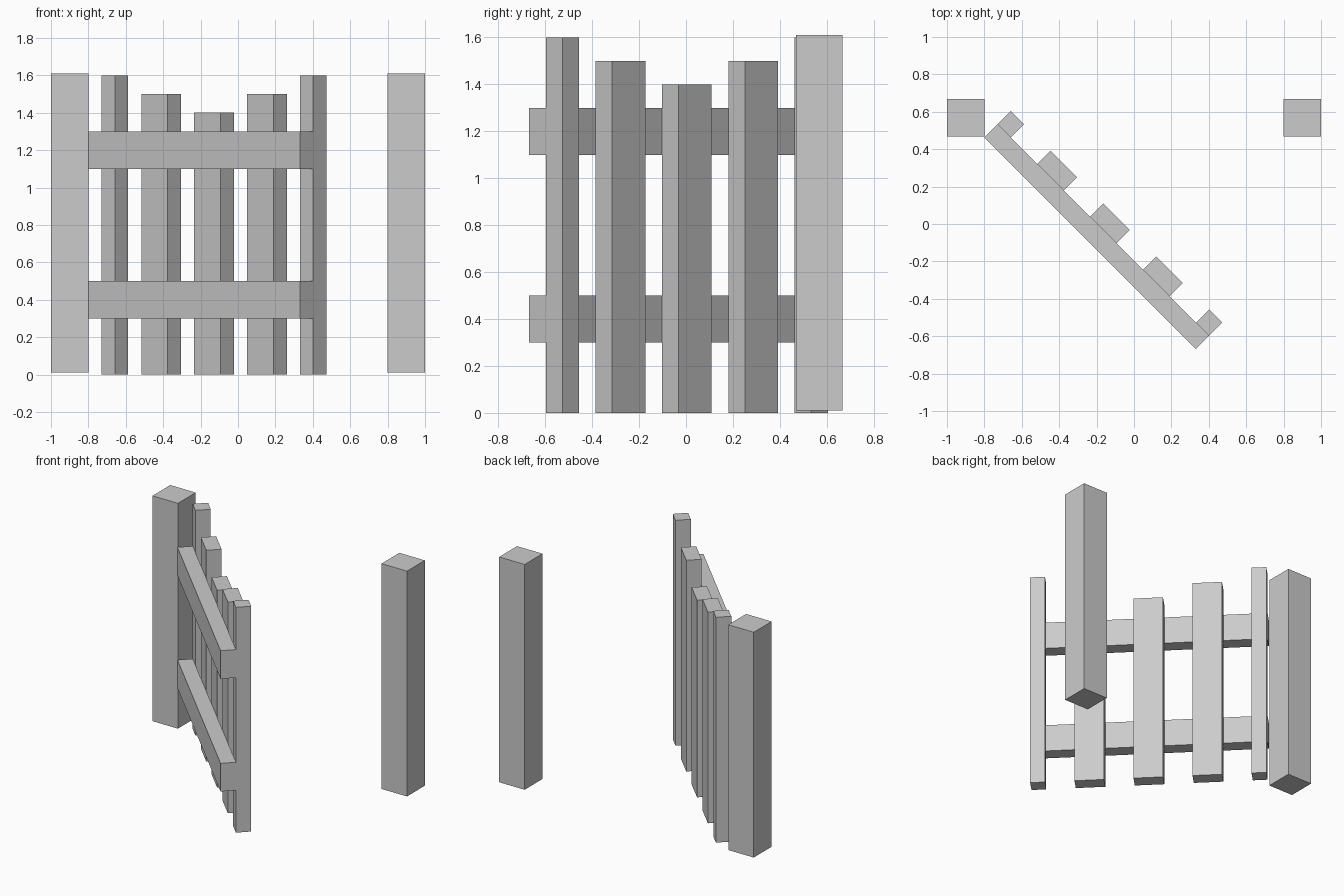
import bpy
from math import radians
from mathutils import Matrix

if "Cube" in bpy.data.objects:
    bpy.data.objects.remove(bpy.data.objects["Cube"])

# The gate swings open 45 degrees about the hinge corner of the left post
HINGE = Matrix.Translation((-0.8, 0.463, 0)) @ Matrix.Rotation(radians(-45), 4, 'Z')


def box(name, low, high, frame=Matrix()):
    """Box between two corners, given in a local frame."""
    bpy.ops.mesh.primitive_cube_add(size=1)
    ob = bpy.context.object
    ob.name = name
    centre = [(a + b) / 2 for a, b in zip(low, high)]
    size = [b - a for a, b in zip(low, high)]
    ob.matrix_world = frame @ Matrix.Translation(centre) @ Matrix.Diagonal((*size, 1))
    return ob


# Gate posts
for side, x in (("left", -1.0), ("right", 0.8)):
    box(f"{side}_post", (x, 0.468, 0.01), (x + 0.2, 0.668, 1.61))

# Horizontal rails
for name, z in (("lower_rail", 0.3), ("upper_rail", 1.1)):
    box(name, (0, 0, z), (1.6, 0.1, z + 0.2), HINGE)

# Upright pickets behind the rails: start, width, height
pickets = [(0, 0.1, 1.6), (0.3, 0.2, 1.5), (0.7, 0.2, 1.4), (1.1, 0.2, 1.5), (1.5, 0.1, 1.6)]
for i, (x, width, height) in enumerate(pickets, 1):
    box(f"picket_{i}", (x, 0.1, 0), (x + width, 0.2, height), HINGE)
